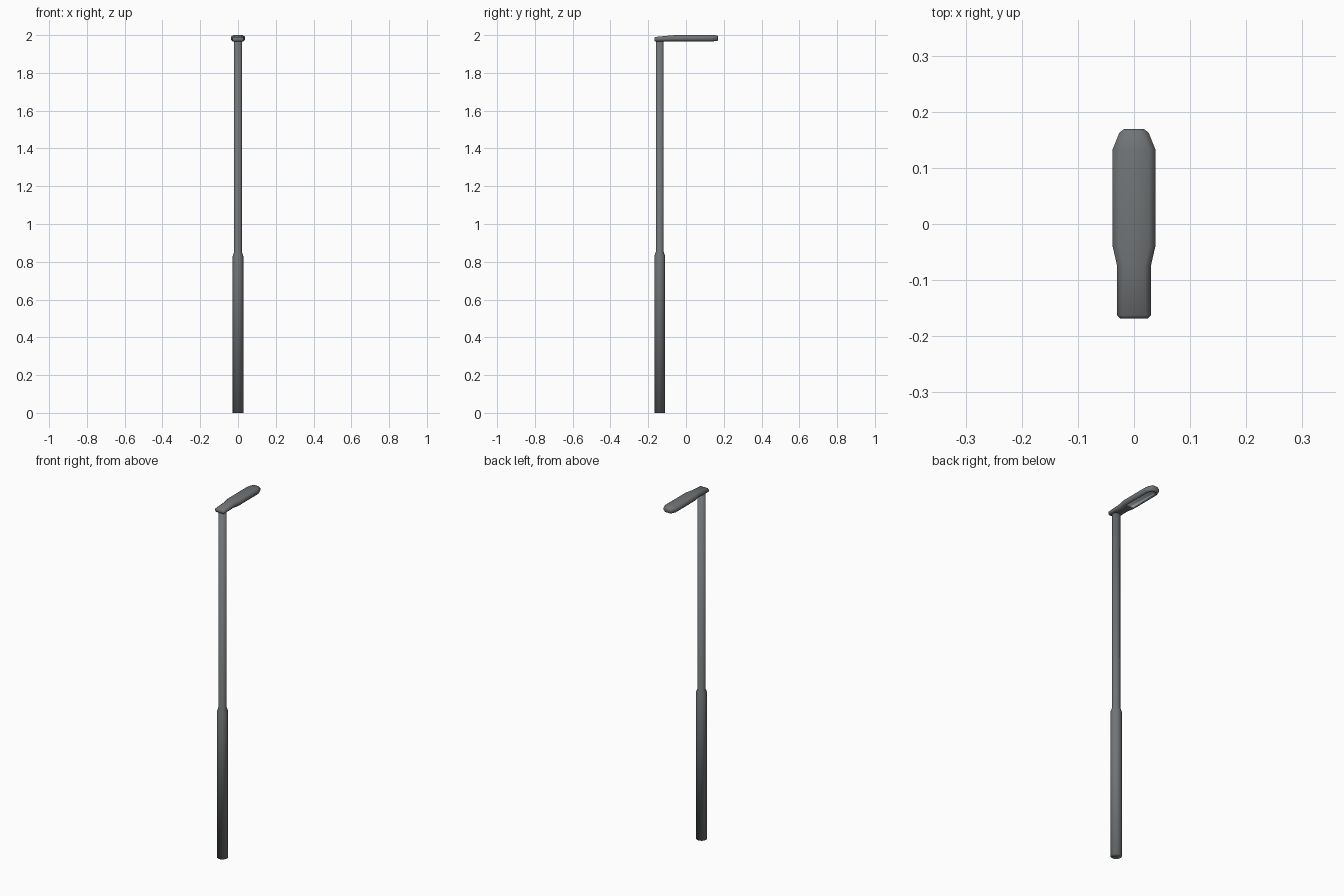
import bpy, bmesh, math

if "Cube" in bpy.data.objects:
    bpy.data.objects.remove(bpy.data.objects["Cube"])

def material(name, rgb):
    m = bpy.data.materials.new(name)
    m.diffuse_color = (*rgb, 1)
    m.use_nodes = True
    m.node_tree.nodes["Principled BSDF"].inputs["Base Color"].default_value = m.diffuse_color
    return m

METAL = material("grey_metal", (0.165, 0.175, 0.183))
LENS = material("lamp_glass", (0.56, 0.62, 0.65))

def loft(bm, rings):
    """Skin a list of equal-length point rings and cap both ends."""
    vr = [[bm.verts.new(p) for p in r] for r in rings]
    n = len(vr[0])
    for a, b in zip(vr, vr[1:]):
        for i in range(n):
            j = (i + 1) % n
            bm.faces.new((a[i], a[j], b[j], b[i]))
    bm.faces.new(vr[0][::-1])
    bm.faces.new(vr[-1])
    bmesh.ops.recalc_face_normals(bm, faces=bm.faces)

def finish(bm, name, mats, angle):
    me = bpy.data.meshes.new(name)
    bm.to_mesh(me)
    bm.free()
    for m in mats:
        me.materials.append(m)
    ob = bpy.data.objects.new(name, me)
    bpy.context.collection.objects.link(ob)
    bpy.ops.object.select_all(action='DESELECT')
    ob.select_set(True)
    bpy.context.view_layer.objects.active = ob
    bpy.ops.object.shade_smooth_by_angle(angle=math.radians(angle))
    return ob

# Stepped pole: thick base sleeve, short shoulder, thin upper shaft
def circle(r, z, n=12, cy=-0.139):
    return [(r * math.cos(2 * math.pi * (i + .5) / n),
             cy + r * math.sin(2 * math.pi * (i + .5) / n), z) for i in range(n)]

bm = bmesh.new()
loft(bm, [circle(r, z) for r, z in
          [(0.029, 0), (0.029, 0.83), (0.0215, 0.852), (0.0215, 1.98)]])
finish(bm, "pole", [METAL], 120)

# Lamp head: chamfered sections along y (y, half width, bottom z, top z)
stations = [(-0.168, 0.025, 1.972, 1.986), (-0.163, 0.030, 1.967, 1.990),
            (-0.075, 0.030, 1.967, 1.999), (-0.04, 0.038, 1.967, 2.0),
            (0.133, 0.038, 1.967, 2.0), (0.163, 0.026, 1.968, 1.999),
            (0.169, 0.018, 1.973, 1.995)]

def section(y, w, lo, hi):
    c = (hi - lo) * 0.28
    half = [(w - c, lo), (w, lo + c), (w, hi - c), (w - c * 1.3, hi)]
    return [(x, y, z) for x, z in half] + [(-x, y, z) for x, z in half[::-1]]

bm = bmesh.new()
loft(bm, [section(*s) for s in stations])

# Recessed lens under the wide part of the head
under = [f for f in bm.faces if f.normal.z < -0.95
         and -0.05 < f.calc_center_median().y < 0.16]
bmesh.ops.inset_region(bm, faces=under, thickness=0.007, depth=0)
bmesh.ops.inset_region(bm, faces=under, thickness=0.002, depth=-0.005)
for f in under:
    f.material_index = 1
finish(bm, "lamp_head", [METAL, LENS], 80)
